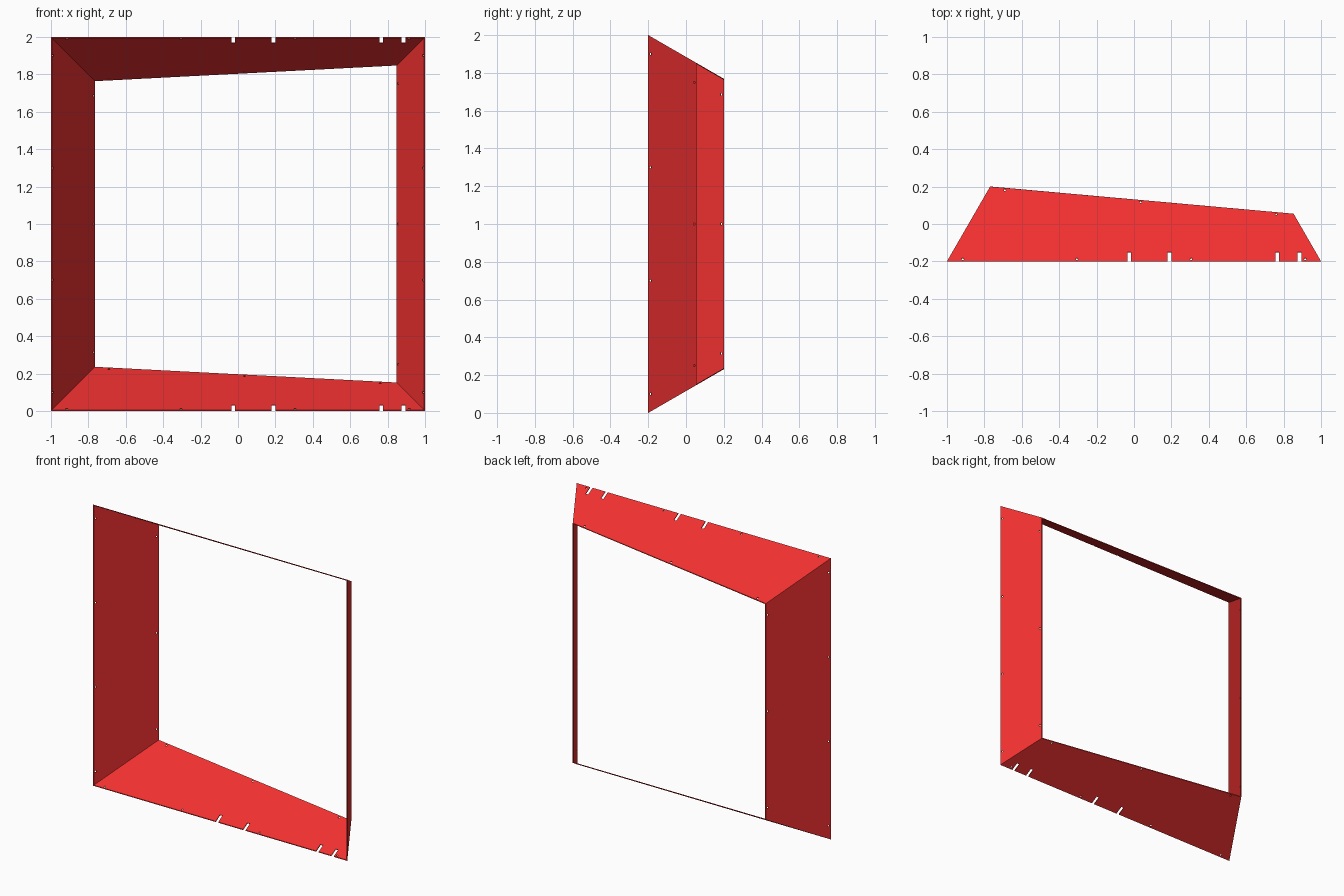
import bpy, bmesh, math
from mathutils import Matrix, Vector

if "Cube" in bpy.data.objects:
    bpy.data.objects.remove(bpy.data.objects["Cube"])

TILT = math.radians(30)      # every panel slopes inward by this angle
FRONT, BACK_L, BACK_R = -0.2, 0.2, 0.055
THICK = 0.005 / math.cos(TILT)

red = bpy.data.materials.new("red_sheet")
red.diffuse_color = (0.88, 0.03, 0.03, 1)
red.use_nodes = True
red.node_tree.nodes["Principled BSDF"].inputs["Base Color"].default_value = red.diffuse_color


def inset(y):
    return (y - FRONT) * math.tan(TILT)


def corner(sx, sz, y, off):
    k = 1 - inset(y) - off
    return Vector((sx * k, y, 1 + sz * k))


def back_y(x):
    xl, xr = inset(BACK_L) - 1, 1 - inset(BACK_R)
    return BACK_L + (BACK_R - BACK_L) * (x - xl) / (xr - xl)


def make_object(name, bm):
    bmesh.ops.recalc_face_normals(bm, faces=bm.faces)
    me = bpy.data.meshes.new(name)
    bm.to_mesh(me)
    bm.free()
    ob = bpy.data.objects.new(name, me)
    bpy.context.collection.objects.link(ob)
    return ob


def panel(name, a, b, holes, slots, rot, place):
    """Mitred sheet between corner directions a and b, with cut holes and slots."""
    bm = bmesh.new()
    loops = []
    for off in (0, THICK):
        ya, yb = [BACK_L if c[0] < 0 else BACK_R for c in (a, b)]
        loops.append([bm.verts.new(corner(*c, y, off)) for c, y in
                      ((a, FRONT), (b, FRONT), (b, yb), (a, ya))])
    outer, inner = loops
    bm.faces.new(outer)
    bm.faces.new(inner)
    for i in range(4):
        j = (i + 1) % 4
        bm.faces.new((outer[i], outer[j], inner[j], inner[i]))
    ob = make_object(name, bm)
    ob.data.materials.append(red)

    # screw holes and edge slots
    bm = bmesh.new()
    for t, y in holes:
        bmesh.ops.create_cone(bm, cap_ends=True, segments=10, radius1=0.006,
                              radius2=0.006, depth=0.05,
                              matrix=Matrix.Translation(place(t, y)) @ rot)
    for t in slots:
        size = Matrix.Diagonal((0.02, 0.1 / math.cos(TILT), 0.06, 1))
        bmesh.ops.create_cube(bm, size=1,
                              matrix=Matrix.Translation(place(t, FRONT)) @ rot @ size)
    cutter = make_object("cutter", bm)
    cutter.hide_render = True
    mod = ob.modifiers.new("cut", 'BOOLEAN')
    mod.operation, mod.solver, mod.object = 'DIFFERENCE', 'EXACT', cutter
    bpy.context.view_layer.objects.active = ob
    bpy.ops.object.modifier_apply(modifier=mod.name)
    bpy.data.objects.remove(cutter)


# top and bottom panels, slotted along the front edge
flat_holes = [(x, FRONT + 0.013) for x in (-0.915, -0.305, 0.305, 0.915)]
flat_holes += [(x, back_y(x) - 0.011) for x in (-0.69, 0.035, 0.76)]
for name, s in (("bottom_panel", -1), ("top_panel", 1)):
    panel(name, (-1, s), (1, s), flat_holes, (-0.025, 0.19, 0.765, 0.885),
          Matrix.Rotation(-s * TILT, 4, 'X'),
          lambda t, y, s=s: Vector((t, y, 1 + s * (1 - inset(y)))))

# left and right panels
for name, s, back, spread in (("left_panel", -1, BACK_L, 0.685),
                              ("right_panel", 1, BACK_R, 0.75)):
    holes = [(z, FRONT + 0.013) for z in (0.1, 0.7, 1.3, 1.9)]
    holes += [(1 + k * spread, back - 0.011) for k in (-1, 0, 1)]
    panel(name, (s, -1), (s, 1), holes, (),
          Matrix.Rotation(s * TILT, 4, 'Z') @ Matrix.Rotation(math.pi / 2, 4, 'Y'),
          lambda t, y, s=s: Vector((s * (1 - inset(y)), y, t)))
